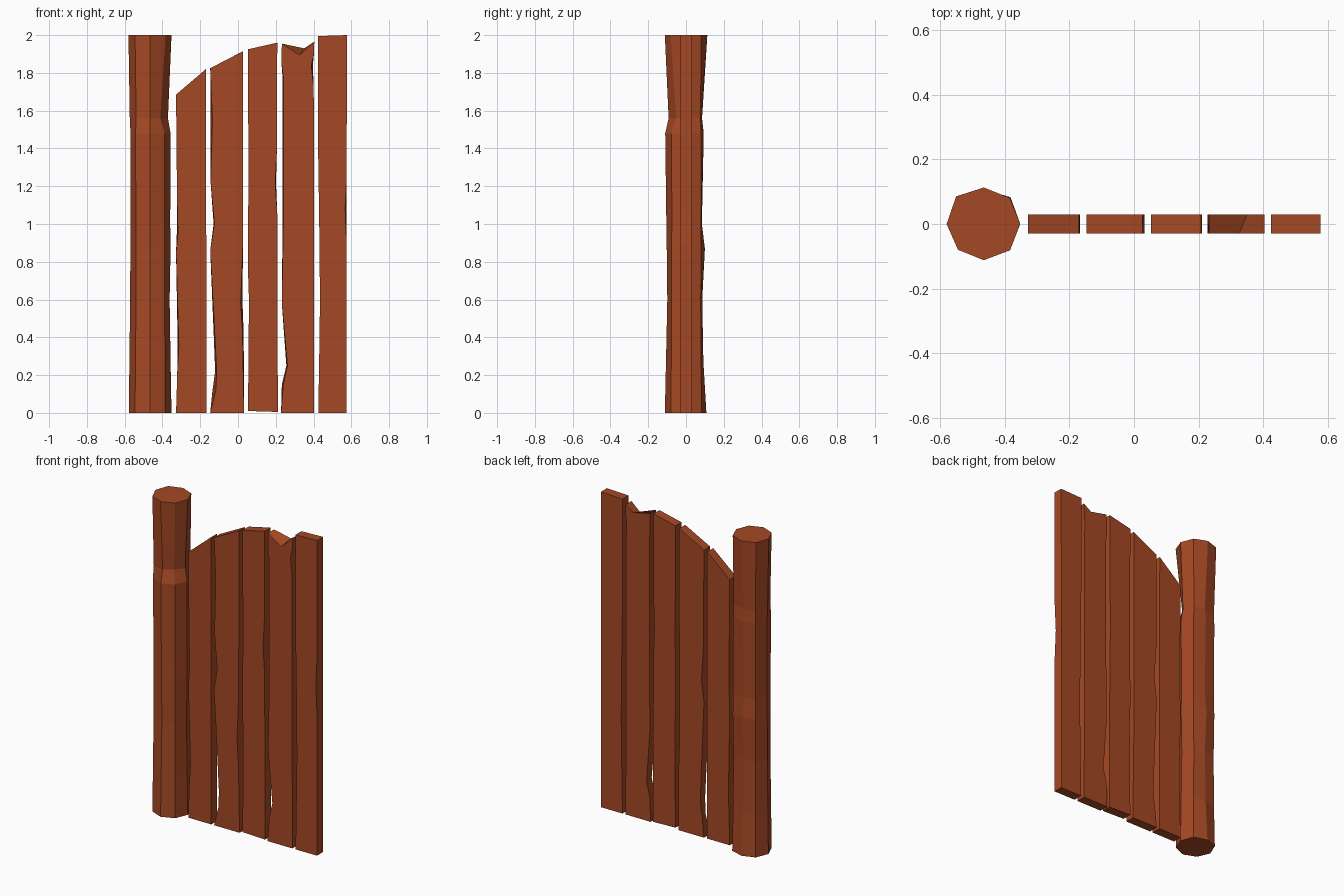
import bpy, bmesh, math

wood = bpy.data.materials.new("red_brown_wood")
wood.diffuse_color = (0.38, 0.066, 0.018, 1)


def finish(bm, name):
    bmesh.ops.recalc_face_normals(bm, faces=bm.faces)
    bmesh.ops.triangulate(bm, faces=[f for f in bm.faces if len(f.verts) > 4])
    mesh = bpy.data.meshes.new(name)
    bm.to_mesh(mesh)
    bm.free()
    mesh.materials.append(wood)
    obj = bpy.data.objects.new(name, mesh)
    bpy.context.collection.objects.link(obj)


def plank(name, outline, half=0.03):
    """Worn outline (x, z[, back shift in x, back shift in z]) given thickness."""
    bm = bmesh.new()
    front, back = [], []
    for p in outline:
        x, z, dx, dz = (tuple(p) + (0, 0))[:4]
        front.append(bm.verts.new((x, -half, z)))
        back.append(bm.verts.new((x + dx, half, z + dz)))
    bm.faces.new(front)
    bm.faces.new(back[::-1])
    n = len(front)
    for i in range(n):
        j = (i + 1) % n
        bm.faces.new((front[i], back[i], back[j], front[j]))
    finish(bm, name)


# Planks, left to right: up the left edge, over the top, down the right edge
plank("plank_1", [(-.328, 0), (-.322, .2), (-.313, .35, -.006), (-.328, .85),
                  (-.318, .95, -.006), (-.323, 1.15), (-.328, 1.685),
                  (-.17, 1.82), (-.168, .9), (-.167, 0)])
plank("plank_2", [(-.147, 0), (-.117, .12, -.018), (-.113, .22, -.008), (-.122, .4, -.006),
                  (-.147, .86), (-.125, 1.0, -.004), (-.145, 1.22), (-.135, 1.55, -.01),
                  (-.147, 1.825), (.027, 1.915), (.026, .9), (.014, .58, .01),
                  (.024, .42, .006), (.032, 0)])
plank("plank_3", [(.053, .01), (.058, .6), (.053, .75), (.055, 1.3), (.053, 1.925),
                  (.208, 1.96), (.206, 1.4), (.197, 1.22, .004), (.208, 1.05), (.211, .005)])
plank("plank_4", [(.228, 0), (.24, .15, -.008), (.262, .25, -.006), (.232, .58), (.24, 1.0, -.004),
                  (.24, 1.78, -.004), (.23, 1.85), (.232, 1.955),
                  (.325, 1.895, .025, .035), (.404, 1.965), (.402, 1.9),
                  (.388, 1.84, .008), (.401, 1.72), (.402, 0)])
plank("plank_5", [(.425, 0), (.43, .3), (.434, .6), (.43, 1.0), (.424, 1.4), (.424, 1.995),
                  (.577, 2), (.575, 1.25), (.567, 1.08, .008), (.575, .9), (.575, 0)])

# Octagonal gate post: height and eight corner radii, starting at +x toward +y
rings = [
    (0.00, (.113, .117, .108, .113, .113, .113, .112, .113)),
    (0.27, (.108, .112, .092, .108, .110, .110, .106, .110)),
    (0.60, (.103, .110, .086, .106, .106, .106, .099, .108)),
    (0.87, (.108, .114, .100, .110, .105, .106, .102, .108)),
    (1.00, (.106, .112, .084, .108, .104, .106, .104, .106)),
    (1.48, (.108, .112, .094, .110, .104, .110, .110, .108)),
    (1.56, (.094, .108, .085, .108, .108, .105, .092, .075)),
    (2.00, (.113, .114, .113, .121, .115, .113, .112, .115)),
]
bm = bmesh.new()
loops = [[bm.verts.new((-.465 + r * math.cos(i * math.pi / 4),
                        r * math.sin(i * math.pi / 4), z))
          for i, r in enumerate(radii)] for z, radii in rings]
for a, b in zip(loops, loops[1:]):
    for i in range(8):
        j = (i + 1) % 8
        bm.faces.new((a[i], a[j], b[j], b[i]))
bm.faces.new(loops[0][::-1])
bm.faces.new(loops[-1])
finish(bm, "gate_post")
